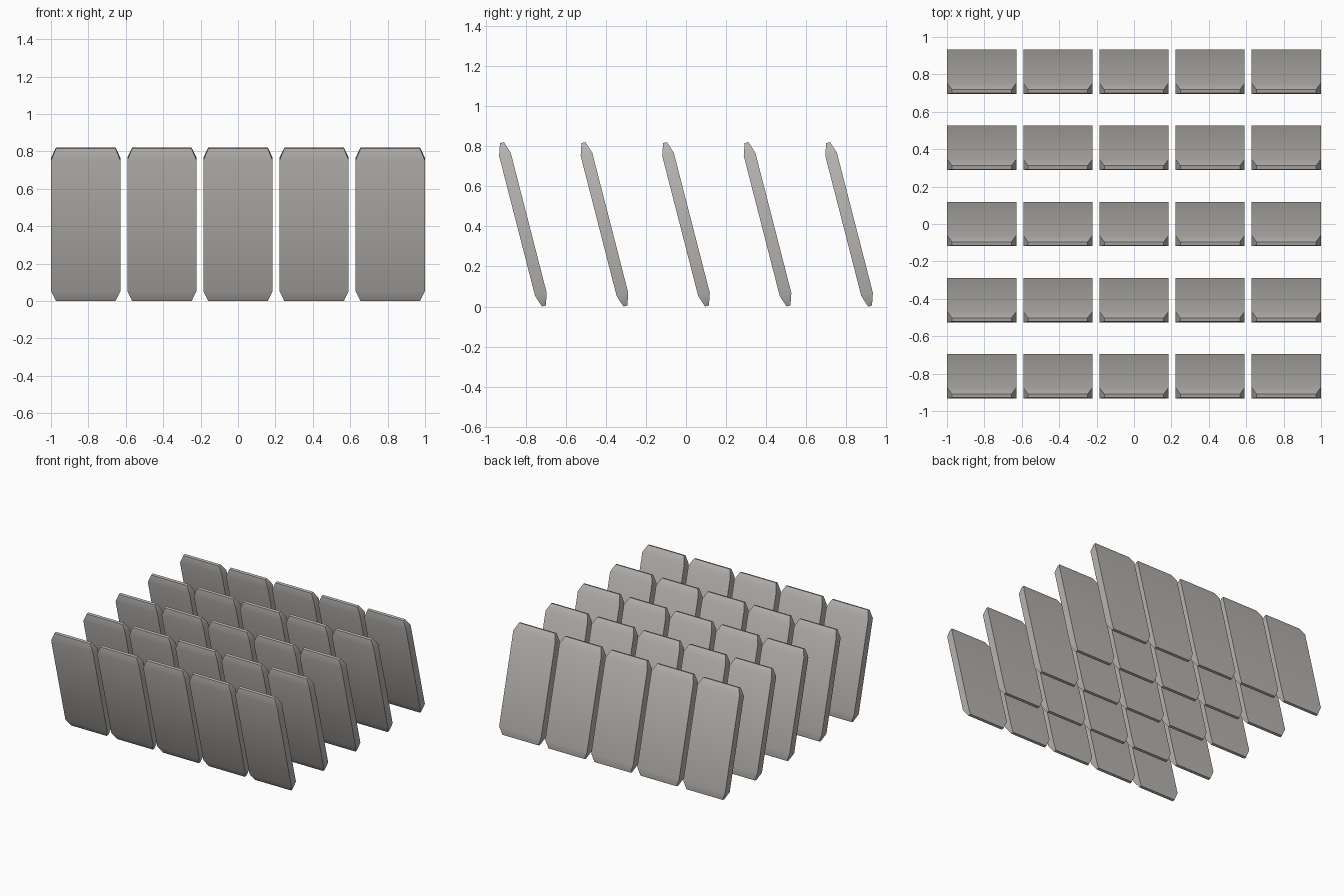
import bpy, bmesh, math
from mathutils import Matrix

if "Cube" in bpy.data.objects:
    bpy.data.objects.remove(bpy.data.objects["Cube"])

stone = bpy.data.materials.new("warm_grey")
stone.diffuse_color = (0.48, 0.46, 0.44, 1)
stone.use_nodes = True
stone.node_tree.nodes["Principled BSDF"].inputs["Base Color"].default_value = stone.diffuse_color

PITCH = 0.407
TILT = math.radians(14.4)
# rings along the slab: (height, half width, half thickness)
RINGS = [(-0.421, 0.159, 0.010), (-0.361, 0.185, 0.030),
         (0.361, 0.185, 0.030), (0.421, 0.159, 0.010)]

# slab mesh: flat plate with tapered ends, leaning forward
bm = bmesh.new()
loops = []
for z, w, t in RINGS:
    loops.append([bm.verts.new((sx * w, sy * t, z))
                  for sx, sy in ((-1, -1), (1, -1), (1, 1), (-1, 1))])
for a, b in zip(loops, loops[1:]):
    for i in range(4):
        j = (i + 1) % 4
        bm.faces.new((a[i], a[j], b[j], b[i]))
bm.faces.new(loops[0][::-1])
bm.faces.new(loops[-1])
bmesh.ops.recalc_face_normals(bm, faces=bm.faces)
bm.transform(Matrix.Rotation(TILT, 4, 'X'))
low = min(v.co.z for v in bm.verts)
bm.transform(Matrix.Translation((0, 0, -low)))
mesh = bpy.data.meshes.new("slab")
bm.to_mesh(mesh)
bm.free()
mesh.materials.append(stone)

# 5 x 5 grid of leaning slabs
slabs = []
for row in range(5):
    for col in range(5):
        ob = bpy.data.objects.new(f"slab_row{row + 1}_col{col + 1}", mesh)
        ob.location = ((col - 2) * PITCH, (row - 2) * PITCH, 0)
        bpy.context.collection.objects.link(ob)
        slabs.append(ob)

# smooth the end tapers, keep the corners sharp (mesh is shared)
bpy.ops.object.select_all(action='DESELECT')
slabs[0].select_set(True)
bpy.context.view_layer.objects.active = slabs[0]
bpy.ops.object.shade_smooth_by_angle(angle=math.radians(30))
